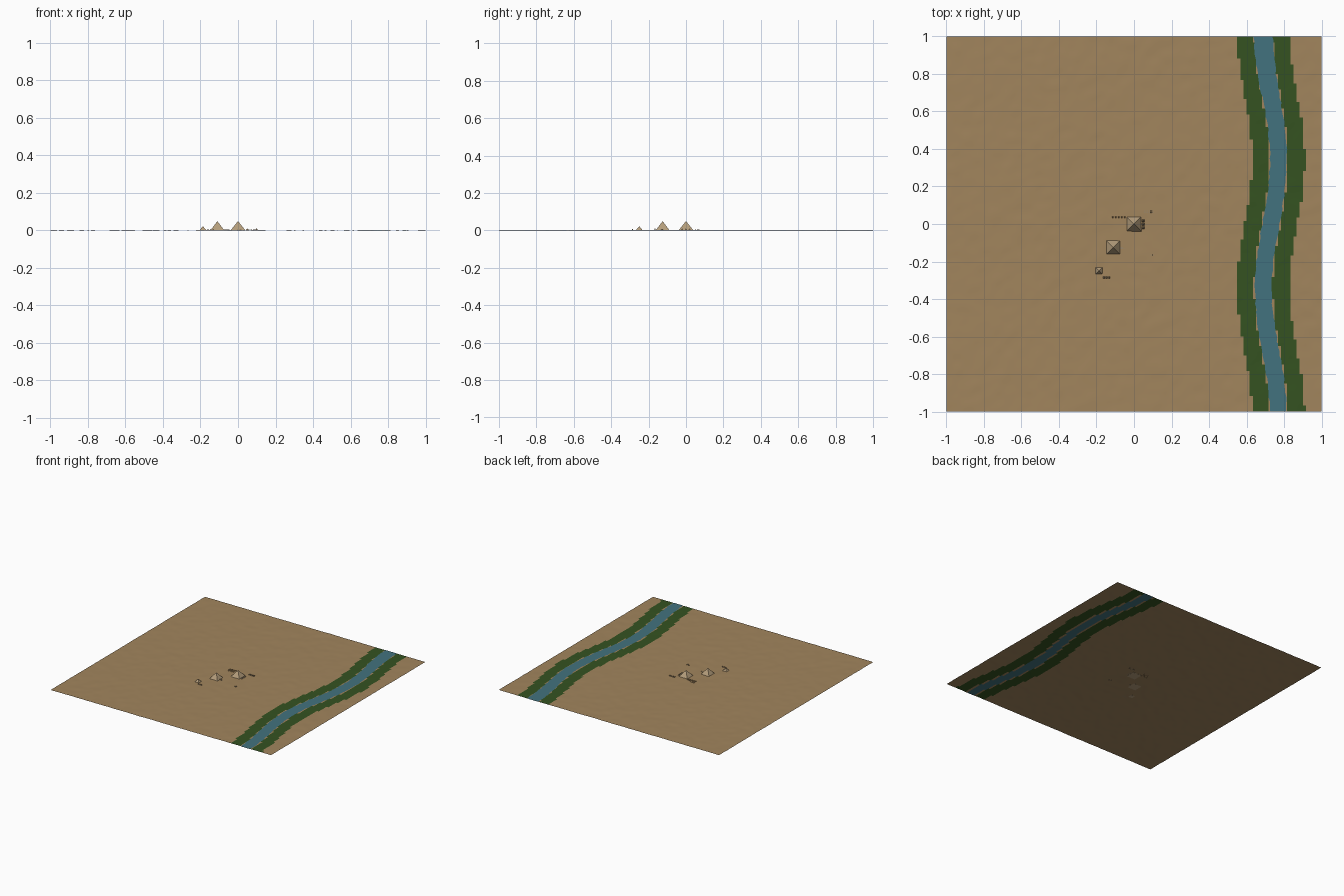
import bpy, bmesh, math, random
from mathutils import noise, Vector

if "Cube" in bpy.data.objects:
    bpy.data.objects.remove(bpy.data.objects["Cube"])

random.seed(4)
GROUND = 0.002


def material(name, r, g, b):
    m = bpy.data.materials.new(name)
    m.diffuse_color = (r, g, b, 1)
    m.use_nodes = True
    m.node_tree.nodes["Principled BSDF"].inputs["Base Color"].default_value = m.diffuse_color
    return m


SAND = material("sand", 0.36, 0.235, 0.11)
GREEN = material("fields", 0.035, 0.085, 0.015)
WATER = material("water", 0.055, 0.17, 0.21)
STONE = material("limestone", 0.46, 0.34, 0.20)
DARK = material("old_stone", 0.33, 0.24, 0.14)


def finish(name, bm, *mats):
    me = bpy.data.meshes.new(name)
    bm.to_mesh(me)
    bm.free()
    ob = bpy.data.objects.new(name, me)
    bpy.context.collection.objects.link(ob)
    for m in mats:
        me.materials.append(m)
    return ob


def river_x(y):
    return 0.73 + 0.04 * math.sin(4.6 * y)


def pyramid(name, x, y, width, height, mat=STONE):
    bm = bmesh.new()
    base = [bm.verts.new((x + sx * width / 2, y + sy * width / 2, GROUND - 0.001))
            for sx, sy in ((-1, -1), (1, -1), (1, 1), (-1, 1))]
    tip = bm.verts.new((x, y, height))
    bm.faces.new(base[::-1])
    for i in range(4):
        bm.faces.new((base[i], base[(i + 1) % 4], tip))
    return finish(name, bm, mat)


def block(name, x, y, sx, sy, top, mat=DARK, bottom=GROUND - 0.001, taper=1.0):
    bm = bmesh.new()
    bmesh.ops.create_cube(bm, size=1)
    for v in bm.verts:
        k = taper if v.co.z > 0 else 1
        v.co = (x + v.co.x * sx * k, y + v.co.y * sy * k, top if v.co.z > 0 else bottom)
    return finish(name, bm, mat)


# Desert ground with gentle dunes, river bed and cultivated banks
bm = bmesh.new()
bmesh.ops.create_grid(bm, x_segments=120, y_segments=120, size=1)
for v in bm.verts:
    n = noise.noise(Vector((v.co.x * 18, v.co.y * 18, 0.5)))
    v.co.z = max(0, GROUND + 0.0013 * n)
    if abs(v.co.x - river_x(v.co.y)) < 0.042:
        v.co.z = 0.0005
for f in bm.faces:
    c = f.calc_center_median()
    d = abs(c.x - river_x(c.y))
    f.material_index = 2 if d < 0.036 else 1 if 0.05 < d < 0.14 else 0
    f.smooth = True
finish("desert_ground", bm, SAND, GREEN, WATER)

# River surface as a ribbon with slightly ragged edges
bm = bmesh.new()
rows = []
for i in range(81):
    y = -1 + i / 40
    w = 0.041 + 0.012 * max(0, y - 0.5)
    rows.append([bm.verts.new((river_x(y) + s * (w + random.uniform(0, 0.008)), y, GROUND + 0.0012))
                 for s in (-1, 1)])
for a, b in zip(rows, rows[1:]):
    bm.faces.new((a[0], a[1], b[1], b[0]))
finish("river", bm, WATER)

# Three main pyramids
pyramid("great_pyramid", 0, 0, 0.078, 0.05)
pyramid("middle_pyramid", -0.11, -0.125, 0.073, 0.05)
pyramid("small_pyramid", -0.187, -0.25, 0.036, 0.023)

# Satellite pyramids east of the largest and south of the smallest
for i in range(3):
    pyramid(f"east_satellite_{i}", 0.049, 0.018 - i * 0.019, 0.014, 0.011, DARK)
    pyramid(f"south_satellite_{i}", -0.16 + i * 0.014, -0.286, 0.011, 0.009, DARK)

# Tomb fields: dark eastern row, pale western grid
for i in range(4):
    for j in range(2):
        block(f"east_tomb_{i}_{j}", 0.057 + i * 0.014, 0.061 + j * 0.008,
              0.01, 0.005, 0.006, DARK, taper=0.85)
for i in range(5):
    for j in range(3):
        block(f"west_tomb_{i}_{j}", -0.113 + i * 0.016, 0.036 + j * 0.014,
              0.01, 0.006, 0.0048, SAND, taper=0.85)

# Temple and short causeway beside the middle pyramid
block("mortuary_temple", -0.066, -0.127, 0.016, 0.010, 0.006)
block("causeway", -0.052, -0.132, 0.016, 0.004, 0.004)

# Reclining guardian statue facing east: body, paws, chest, head
SX, SY = 0.095, -0.165
block("statue_body", SX - 0.002, SY, 0.014, 0.006, 0.006)
for s in (-1, 1):
    block(f"statue_paw_{s}", SX + 0.008, SY + s * 0.002, 0.008, 0.002, 0.004)
block("statue_chest", SX + 0.003, SY, 0.004, 0.005, 0.008)
block("statue_head", SX + 0.004, SY, 0.005, 0.005, 0.011, bottom=0.008, taper=0.8)
